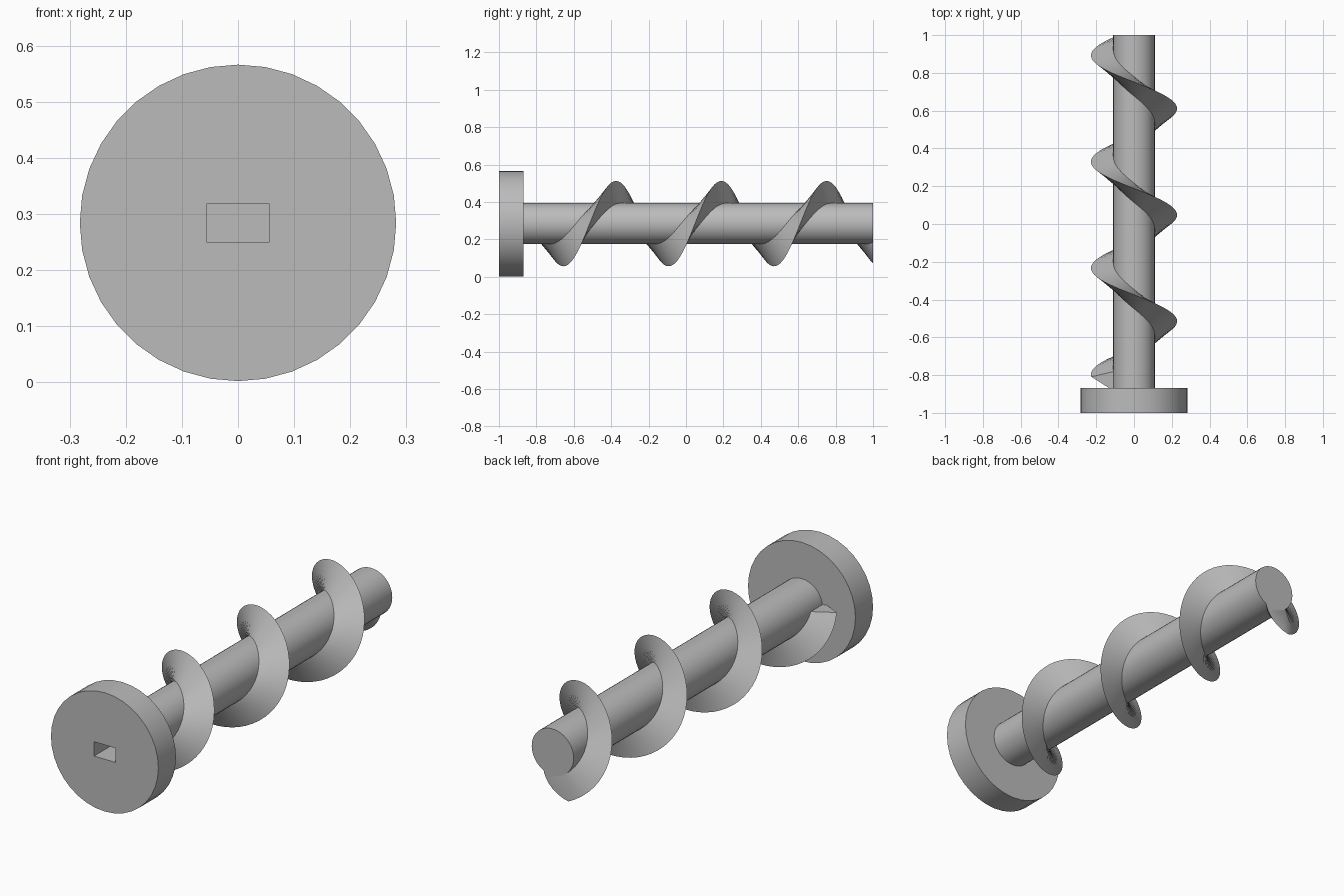
import bpy, bmesh, math
from mathutils import Vector

cube = bpy.data.objects.get("Cube")
if cube:
    bpy.data.objects.remove(cube, do_unlink=True)

AXIS_Z = 0.284
SIDES = 36
PITCH = 0.563

steel = bpy.data.materials.new("plain grey")
steel.use_nodes = True
GREY = (0.5, 0.5, 0.5, 1)
steel.diffuse_color = GREY
steel.node_tree.nodes["Principled BSDF"].inputs["Base Color"].default_value = GREY


def smooth(obj, degrees=30):
    bpy.ops.object.select_all(action='DESELECT')
    obj.select_set(True)
    bpy.context.view_layer.objects.active = obj
    bpy.ops.object.shade_smooth_by_angle(angle=math.radians(degrees))


def cylinder(name, radius, y0, y1):
    bpy.ops.mesh.primitive_cylinder_add(
        vertices=SIDES, radius=radius, depth=y1 - y0,
        location=(0, (y0 + y1) / 2, AXIS_Z), rotation=(math.pi / 2, 0, 0))
    obj = bpy.context.object
    obj.name = name
    obj.data.materials.append(steel)
    return obj


# Drive slot cutter
bpy.ops.mesh.primitive_cube_add(size=1, location=(0, -0.95, AXIS_Z))
cutter = bpy.context.object
cutter.name = "slot_cutter"
cutter.scale = (0.112, 0.3, 0.068)
cutter.hide_render = True
cutter.hide_set(True)

# End disc and shaft, both pierced by the slot
disc = cylinder("end_disc", 0.282, -1, -0.868)
shaft = cylinder("shaft", 0.11, -0.9, 1)
for part in (disc, shaft):
    cut = part.modifiers.new("slot", 'BOOLEAN')
    cut.operation = 'DIFFERENCE'
    cut.solver = 'EXACT'
    cut.object = cutter
    smooth(part)

# Spiral flight: a lopsided triangle swept along the shaft
profile = [(0.1, -0.08), (0.228, 0), (0.1, 0.03)]   # radius, offset along shaft
bm = bmesh.new()
rings = []
start = math.radians(-188)
step = math.tau / 48
count = int((1.62 / PITCH * math.tau - start) / step)
for i in range(count):
    a = start + i * step
    y = -0.515 + PITCH * a / math.tau
    rings.append([bm.verts.new((r * math.cos(a), y + dy, AXIS_Z + r * math.sin(a)))
                  for r, dy in profile])
for ring, after in zip(rings, rings[1:]):
    for j in range(3):
        k = (j + 1) % 3
        bm.faces.new((ring[j], ring[k], after[k], after[j]))
bm.faces.new(rings[0])
bm.faces.new(rings[-1])

# Trim the flight flush with the shaft end and cap it
cut = bmesh.ops.bisect_plane(bm, geom=bm.verts[:] + bm.edges[:] + bm.faces[:],
                             plane_co=Vector((0, 1, 0)), plane_no=Vector((0, 1, 0)),
                             clear_outer=True)
rim = [e for e in cut["geom_cut"] if isinstance(e, bmesh.types.BMEdge)]
bmesh.ops.edgeloop_fill(bm, edges=rim)
bmesh.ops.recalc_face_normals(bm, faces=bm.faces[:])
mesh = bpy.data.meshes.new("spiral_flight")
bm.to_mesh(mesh)
bm.free()
mesh.materials.append(steel)
flight = bpy.data.objects.new("spiral_flight", mesh)
bpy.context.collection.objects.link(flight)
smooth(flight)
